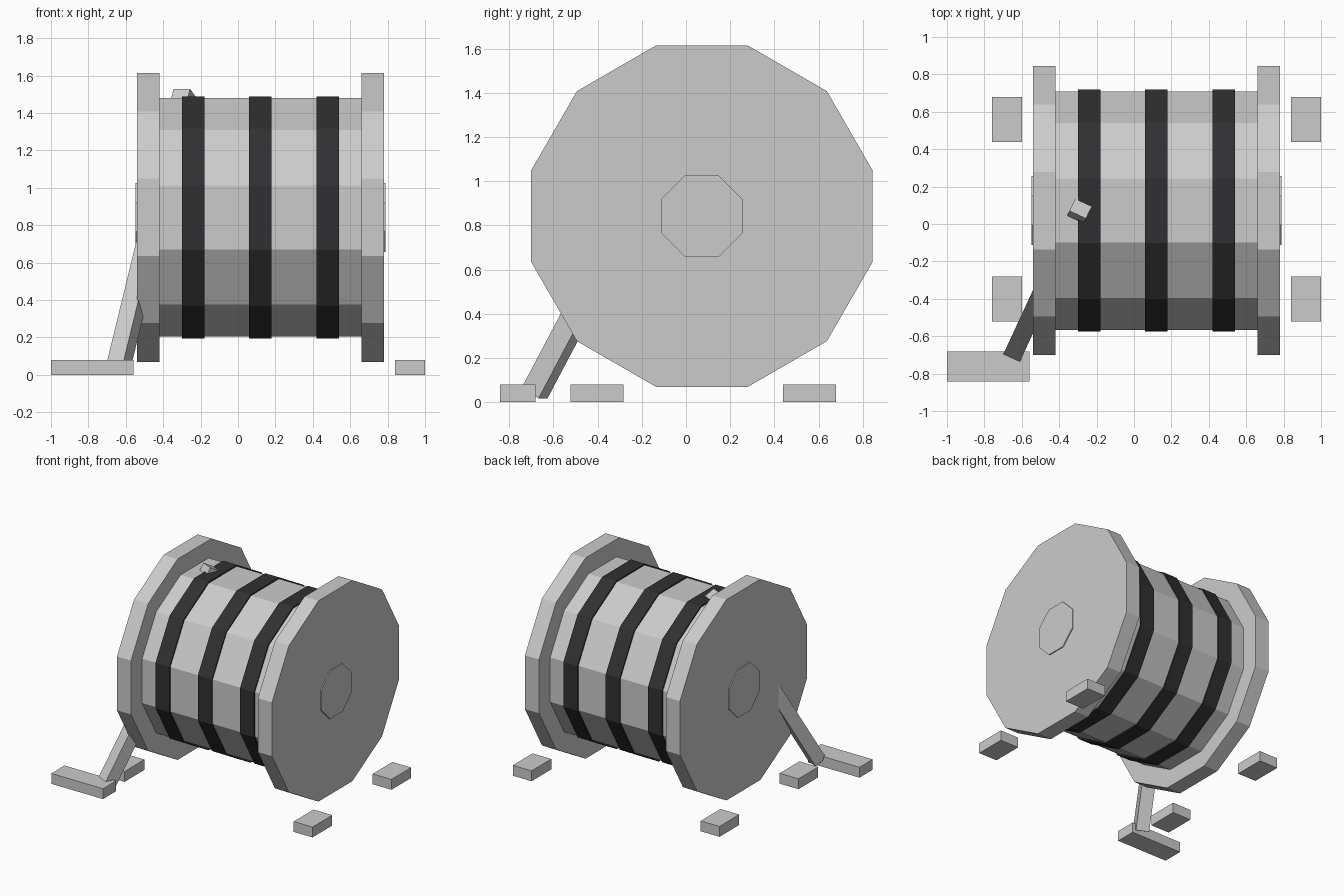
import bpy, math
from mathutils import Vector, Matrix

if "Cube" in bpy.data.objects:
    bpy.data.objects.remove(bpy.data.objects["Cube"])

CX, CY, CZ = 0.12, 0.072, 0.842   # spool centre, axis along x

black = bpy.data.materials.new("black_cable")
black.diffuse_color = (0.03, 0.03, 0.032, 1)
black.use_nodes = True
black.node_tree.nodes["Principled BSDF"].inputs["Base Color"].default_value = black.diffuse_color


def drum(name, x0, x1, radius, sides, mat=None):
    """Flat-topped polygonal cylinder lying along x."""
    bpy.ops.mesh.primitive_cylinder_add(vertices=sides, radius=radius, depth=x1 - x0)
    ob = bpy.context.object
    ob.name = name
    turn = Matrix.Rotation(math.pi / 2, 4, 'Y') @ Matrix.Rotation(math.pi / sides, 4, 'Z')
    ob.data.transform(turn)
    ob.location = ((x0 + x1) / 2, CY, CZ)
    if mat:
        ob.data.materials.append(mat)
    return ob


def box(name, centre, size):
    bpy.ops.mesh.primitive_cube_add(size=1, location=centre)
    ob = bpy.context.object
    ob.name = name
    ob.data.transform(Matrix.Diagonal((*size, 1)))
    return ob


# Spool: core, two end flanges, axle
drum("core", -0.42, 0.66, 0.66, 12)
drum("flange_left", -0.54, -0.42, 0.80, 12)
drum("flange_right", 0.66, 0.78, 0.80, 12)
drum("axle", -0.548, 0.788, 0.20, 8)

# Dark cable bands around the core
for i in range(3):
    x = CX + (i - 1) * 0.36
    drum(f"cable_band_{i + 1}", x - 0.06, x + 0.06, 0.67, 12, black)

# Four ground chocks
for sx in (-1, 1):
    for sy in (-1, 1):
        box("chock", (CX + sx * 0.80, 0.078 + sy * 0.48, 0.04), (0.16, 0.24, 0.08))

# Leaning bar that runs through the spool, and its foot
low, high = Vector((-0.64, -0.685, 0.042)), Vector((-0.283, 0.088, 1.505))
d = (high - low).normalized()
a = Vector((d.y, -d.x, 0)).normalized()
b = d.cross(a)
bar = box("leaning_bar", (0, 0, 0), (0.097, 0.097, (high - low).length))
rot = Matrix((a, b, d)).transposed().to_4x4()
bar.data.transform(rot)
bar.location = (low + high) / 2
box("bar_foot", (-0.78, -0.762, 0.04), (0.44, 0.16, 0.08))
